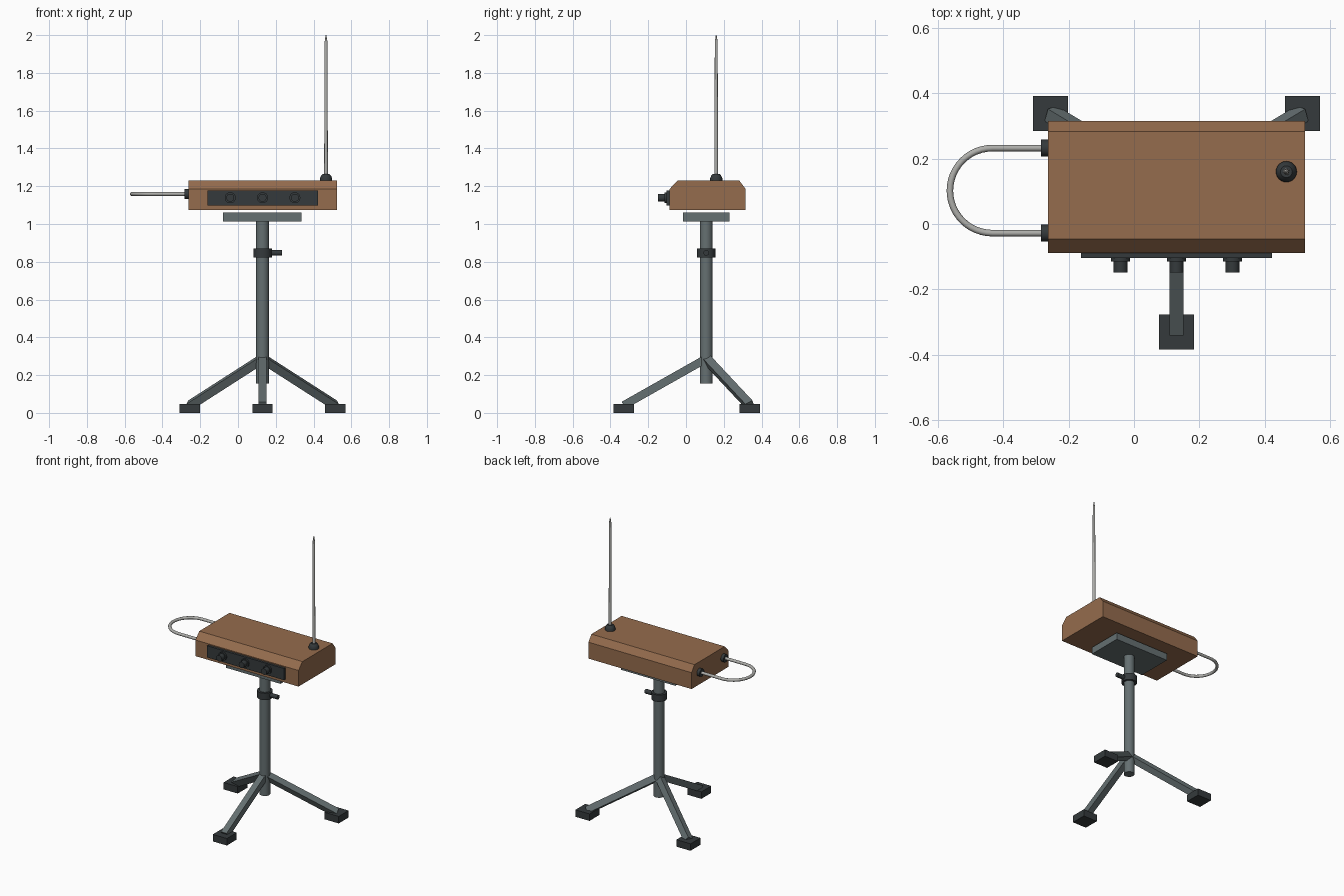
import bpy, bmesh, math
from mathutils import Vector

if "Cube" in bpy.data.objects:
    bpy.data.objects.remove(bpy.data.objects["Cube"])


def material(name, rgb):
    m = bpy.data.materials.new(name)
    m.diffuse_color = (*rgb, 1)
    m.use_nodes = True
    m.node_tree.nodes["Principled BSDF"].inputs["Base Color"].default_value = m.diffuse_color
    return m


WOOD = material("wood", (0.30, 0.15, 0.075))
DARK = material("dark_metal", (0.035, 0.042, 0.045))
STEEL = material("painted_steel", (0.13, 0.16, 0.165))
CHROME = material("bright_metal", (0.42, 0.42, 0.40))
CX, CY = 0.13, 0.107          # stand axis
UP = Vector((0, 0, 1))


def finish(name, bm, mat, smooth=False):
    bmesh.ops.recalc_face_normals(bm, faces=bm.faces)
    me = bpy.data.meshes.new(name)
    bm.to_mesh(me)
    bm.free()
    me.materials.append(mat)
    ob = bpy.data.objects.new(name, me)
    bpy.context.collection.objects.link(ob)
    if smooth:
        bpy.ops.object.select_all(action='DESELECT')
        ob.select_set(True)
        bpy.context.view_layer.objects.active = ob
        bpy.ops.object.shade_smooth_by_angle(angle=math.radians(35))
    return ob


def box(name, center, size, mat, rot=None):
    bm = bmesh.new()
    bmesh.ops.create_cube(bm, size=1)
    for v in bm.verts:
        co = Vector(a * b for a, b in zip(v.co, size))
        v.co = (rot @ co if rot else co) + Vector(center)
    return finish(name, bm, mat)


def lathe(name, origin, axis, profile, mat, sides=24):
    """Turn (radius, distance) pairs around an axis through origin."""
    rot = UP.rotation_difference(Vector(axis))
    bm = bmesh.new()
    rings = []
    for r, h in profile:
        rings.append([bm.verts.new(Vector(origin) + rot @ Vector(
            (r * math.cos(2 * math.pi * i / sides), r * math.sin(2 * math.pi * i / sides), h)))
            for i in range(sides)])
    for a, b in zip(rings, rings[1:]):
        for i in range(sides):
            j = (i + 1) % sides
            bm.faces.new((a[i], a[j], b[j], b[i]))
    bm.faces.new(rings[0])
    bm.faces.new(rings[-1])
    return finish(name, bm, mat, True)


# Cabinet: side profile (y, z) extruded along x
bm = bmesh.new()
side = [(-0.088, 1.073), (0.315, 1.073), (0.315, 1.186),
        (0.283, 1.229), (-0.046, 1.229), (-0.088, 1.184)]
face = bm.faces.new([bm.verts.new((-0.263, y, z)) for y, z in side])
ext = bmesh.ops.extrude_face_region(bm, geom=[face])
bmesh.ops.translate(bm, vec=(0.786, 0, 0),
                    verts=[g for g in ext["geom"] if isinstance(g, bmesh.types.BMVert)])
finish("cabinet", bm, WOOD)

# Control panel and knobs
box("control_panel", (CX, -0.095, 1.137), (0.585, 0.018, 0.08), DARK)
for i in (-1, 0, 1):
    lathe(f"knob_{i + 2}", (CX + i * 0.171, -0.102, 1.139), (0, -1, 0),
          [(0.029, 0), (0.029, 0.013), (0.021, 0.013), (0.021, 0.046)], DARK)

# Upright antenna with its base
lathe("antenna_base", (0.466, 0.16, 1.222), UP,
      [(0.032, 0), (0.032, 0.02), (0.027, 0.033), (0.018, 0.043)], DARK)
lathe("antenna_rod", (0.466, 0.16, 1.25), UP,
      [(0.01, 0), (0.0075, 0.715), (0.002, 0.75)], CHROME, 16)

# Loop antenna: half circle with straight ends, bevelled curve
LY, LZ, LR = 0.102, 1.159, 0.13
path = [(-0.255, LY + LR, LZ)]
for i in range(25):
    a = math.pi / 2 + math.pi * i / 24
    path.append((-0.433 + LR * math.cos(a), LY + LR * math.sin(a), LZ))
path.append((-0.255, LY - LR, LZ))
cu = bpy.data.curves.new("loop_antenna", 'CURVE')
cu.dimensions = '3D'
cu.bevel_depth = 0.01
cu.bevel_resolution = 3
cu.use_fill_caps = True
sp = cu.splines.new('POLY')
sp.points.add(len(path) - 1)
for p, co in zip(sp.points, path):
    p.co = (*co, 1)
cu.materials.append(CHROME)
bpy.context.collection.objects.link(bpy.data.objects.new("loop_antenna", cu))
for tag, s in (("back", 1), ("front", -1)):
    lathe(f"loop_socket_{tag}", (-0.255, LY + s * LR, LZ), (-1, 0, 0),
          [(0.026, 0), (0.026, 0.029)], DARK)

# Stand: mounting plate, pole, clamp
box("mounting_plate", (0.128, CY, 1.038), (0.415, 0.246, 0.048), STEEL)
lathe("pole", (CX, CY, 0.155), UP, [(0.034, 0), (0.034, 0.865)], STEEL)
lathe("clamp_collar", (CX, CY, 0.823), UP, [(0.049, 0), (0.049, 0.047)], DARK)
lathe("clamp_screw", (CX + 0.03, CY, 0.847), (1, 0, 0), [(0.015, 0), (0.015, 0.072)], DARK, 16)

# Three legs with square feet
hub = Vector((CX, CY, 0.287))
for tag, x, y in (("front", CX, -0.33), ("left", -0.255, 0.338), ("right", 0.515, 0.338)):
    foot = Vector((x, y, 0.04))
    d = hub - foot
    box(f"leg_{tag}", (hub + foot) / 2, (0.043, 0.043, d.length), STEEL,
        UP.rotation_difference(d))
    box(f"foot_{tag}", (x, y, 0.024), (0.107, 0.107, 0.048), DARK)
